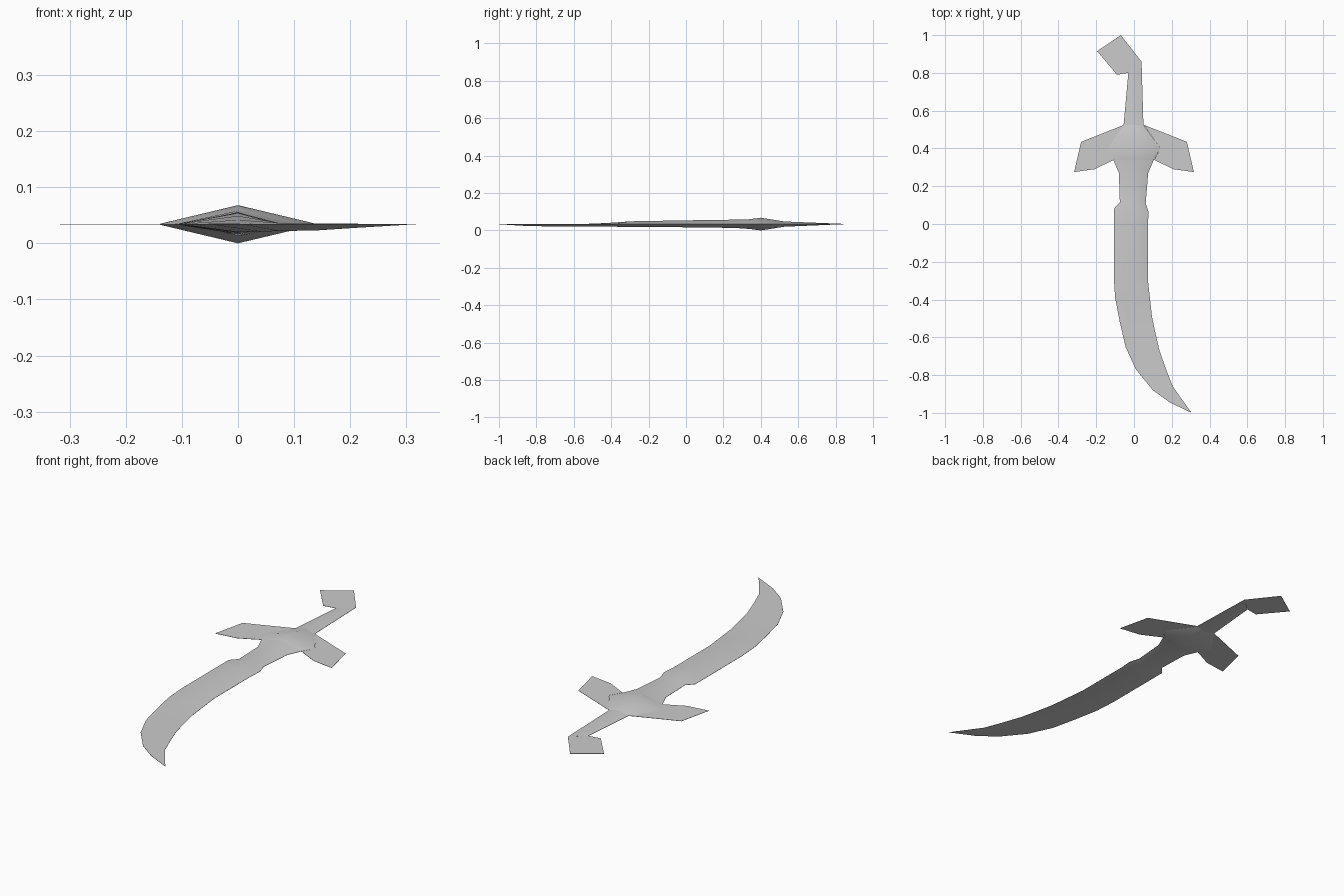
import bpy
import bmesh

MID = 0.034     # height of the cutting-edge plane
RIM = 0.0006    # half thickness of the thin edges

if "Cube" in bpy.data.objects:
    bpy.data.objects.remove(bpy.data.objects["Cube"], do_unlink=True)

steel = bpy.data.materials.new("grey steel")
steel.use_nodes = True
GREY = (0.6, 0.6, 0.6, 1.0)
steel.diffuse_color = GREY
steel.node_tree.nodes["Principled BSDF"].inputs["Base Color"].default_value = GREY


def finish(name, bm):
    """Clean up the mesh and make a shaded object from it."""
    bmesh.ops.remove_doubles(bm, verts=bm.verts, dist=0.0002)
    bmesh.ops.recalc_face_normals(bm, faces=bm.faces)
    mesh = bpy.data.meshes.new(name)
    bm.to_mesh(mesh)
    bm.free()
    mesh.materials.append(steel)
    ob = bpy.data.objects.new(name, mesh)
    bpy.context.collection.objects.link(ob)
    bpy.ops.object.select_all(action='DESELECT')
    ob.select_set(True)
    bpy.context.view_layer.objects.active = ob
    bpy.ops.object.shade_smooth_by_angle(angle=0.6)


def ridged(name, rows):
    """Loft lens-shaped sections: left xy, right xy, ridge xy, rise, drop."""
    bm = bmesh.new()
    rings = []
    for left, right, ridge, rise, drop in rows:
        ring = [(*left, MID - RIM), (*left, MID + RIM), (*ridge, MID + rise),
                (*right, MID + RIM), (*right, MID - RIM), (*ridge, MID - drop)]
        rings.append([bm.verts.new(p) for p in ring])
    for a, b in zip(rings, rings[1:]):
        for i in range(6):
            j = (i + 1) % 6
            bm.faces.new((a[i], a[j], b[j], b[i]))
    bm.faces.new(rings[0])
    bm.faces.new(rings[-1])
    finish(name, bm)


def plate(name, outline):
    """Thin flat plate on the edge plane."""
    bm = bmesh.new()
    low = [bm.verts.new((x, y, MID - RIM)) for x, y in outline]
    high = [bm.verts.new((x, y, MID + RIM)) for x, y in outline]
    bm.faces.new(low)
    bm.faces.new(high)
    for i in range(len(outline)):
        j = (i + 1) % len(outline)
        bm.faces.new((low[i], low[j], high[j], high[i]))
    bmesh.ops.triangulate(bm, faces=[f for f in bm.faces if len(f.verts) > 4])
    finish(name, bm)


# Curved blade: the ridge fades on top towards the tip, but runs on below
ridged("blade", [
    ((-0.110, 0.34), (0.105, 0.34), (0.0, 0.34), 0.026, 0.026),
    ((-0.080, 0.27), (0.075, 0.27), (0.0, 0.27), 0.024, 0.021),
    ((-0.075, 0.115), (0.062, 0.11), (0.0, 0.11), 0.021, 0.018),
    ((-0.107, 0.08), (0.078, 0.06), (0.0, 0.07), 0.021, 0.018),
    ((-0.107, 0.0), (0.073, 0.0), (0.0, 0.0), 0.020, 0.017),
    ((-0.107, -0.28), (0.073, -0.29), (0.0, -0.29), 0.015, 0.015),
    ((-0.100, -0.39), (0.084, -0.39), (0.0, -0.39), 0.008, 0.014),
    ((-0.075, -0.52), (0.095, -0.49), (0.015, -0.50), 0.002, 0.013),
    ((-0.045, -0.65), (0.114, -0.58), (0.04, -0.61), 0.001, 0.013),
    ((0.010, -0.77), (0.135, -0.67), (0.075, -0.72), 0.001, 0.012),
    ((0.100, -0.88), (0.172, -0.775), (0.14, -0.83), 0.001, 0.011),
    ((0.190, -0.945), (0.205, -0.86), (0.20, -0.905), 0.001, 0.007),
    ((0.305, -1.0), (0.305, -1.0), (0.305, -1.0), RIM, RIM),
])

# Raised middle of the guard
ridged("guard_centre", [
    ((-0.055, 0.525), (0.05, 0.525), (0.0, 0.525), 0.014, 0.014),
    ((-0.140, 0.40), (0.140, 0.40), (0.0, 0.40), 0.034, 0.034),
    ((-0.110, 0.34), (0.105, 0.34), (0.0, 0.34), 0.026, 0.026),
])

# Swept flat wings of the guard
for side, name in ((1, "guard_wing_left"), (-1, "guard_wing_right")):
    plate(name, [(side * x, y) for x, y in (
        (0.052, 0.525), (0.28, 0.435), (0.317, 0.275),
        (0.208, 0.29), (0.107, 0.34), (0.14, 0.40))])

# Grip, tapering in thickness up to the pommel
ridged("grip", [
    ((-0.055, 0.525), (0.05, 0.525), (0.0, 0.525), 0.014, 0.014),
    ((-0.030, 0.80), (0.04, 0.86), (0.005, 0.83), 0.001, 0.001),
])

# Flat hooked pommel
plate("pommel", [(-0.03, 0.80), (0.04, 0.86), (-0.07, 1.0),
                 (-0.195, 0.915), (-0.09, 0.79)])
